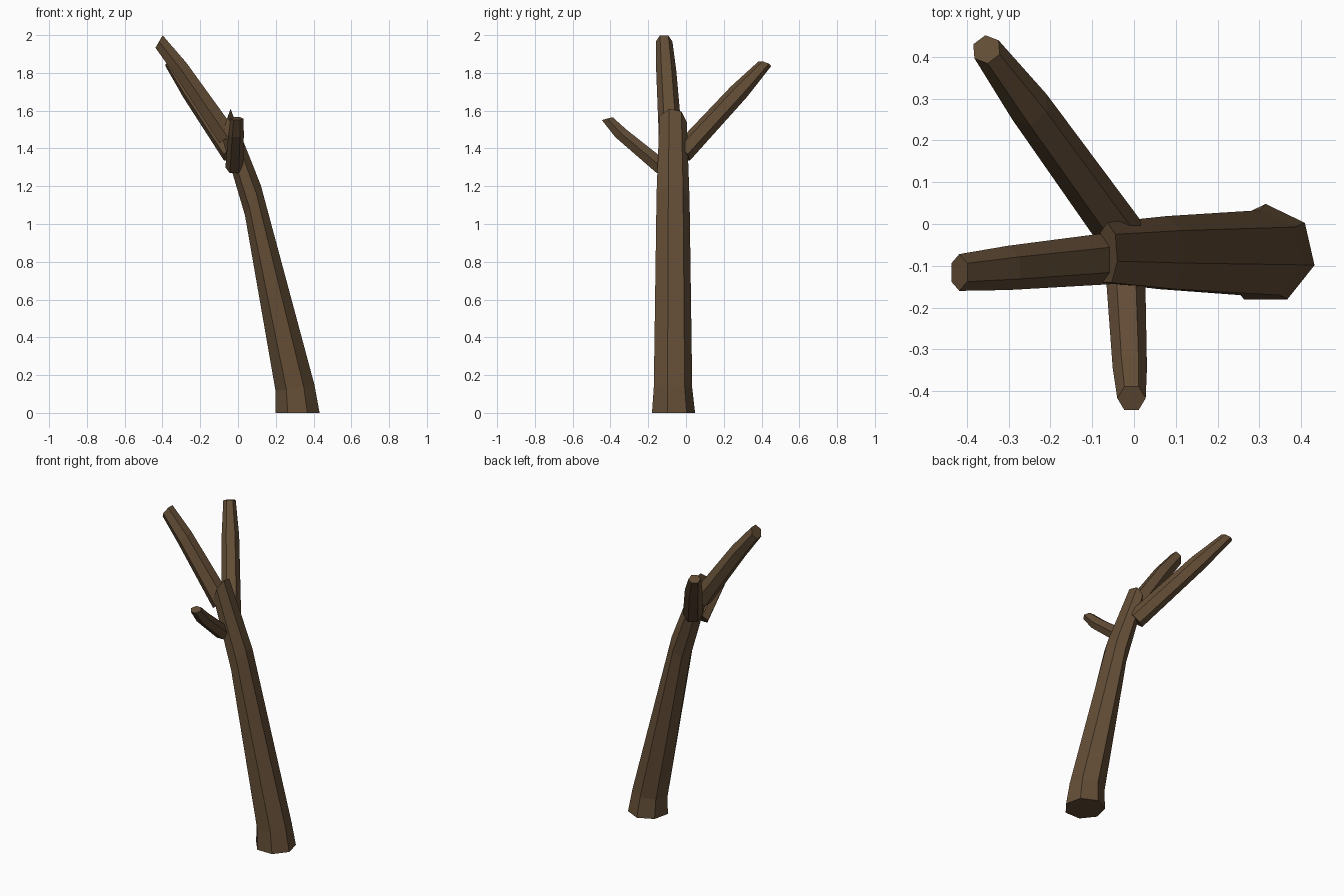
import bpy, bmesh, math
from mathutils import Vector

if "Cube" in bpy.data.objects:
    bpy.data.objects.remove(bpy.data.objects["Cube"])

bark = bpy.data.materials.new("bark")
bark.diffuse_color = (0.125, 0.075, 0.037, 1)
bark.use_nodes = True
bark.node_tree.nodes["Principled BSDF"].inputs["Base Color"].default_value = bark.diffuse_color


def limb(name, sides, heading, rings):
    """Tapered, capped tube; each ring is (centre, radius, tilt toward heading)."""
    h = Vector((*heading, 0)).normalized()
    side, up = Vector((h.y, -h.x, 0)), Vector((0, 0, 1))
    bm = bmesh.new()
    loops = []
    for centre, radius, tilt in rings:
        t = math.radians(tilt)
        u = -h * math.cos(t) + up * math.sin(t)
        loop = []
        for i in range(sides):
            a = math.pi / 2 + math.tau * i / sides
            loop.append(bm.verts.new(Vector(centre) + radius * (u * math.cos(a) + side * math.sin(a))))
        loops.append(loop)
    for low, high in zip(loops, loops[1:]):
        for i in range(sides):
            j = (i + 1) % sides
            bm.faces.new((low[i], low[j], high[j], high[i]))
    bm.faces.new(loops[0][::-1])
    bm.faces.new(loops[-1])
    bmesh.ops.recalc_face_normals(bm, faces=bm.faces)
    mesh = bpy.data.meshes.new(name)
    bm.to_mesh(mesh)
    bm.free()
    mesh.materials.append(bark)
    obj = bpy.data.objects.new(name, mesh)
    bpy.context.collection.objects.link(obj)
    return obj


# Leaning trunk with a slightly flared foot and slanted broken top
limb("trunk", 7, (-1, 0), [
    ((0.315, -0.072, 0.0), 0.12, 0),
    ((0.302, -0.074, 0.131), 0.107, 9),
    ((0.079, -0.073, 1.125), 0.092, 62),
    ((-0.064, -0.072, 1.54), 0.076, 71),
])

# Long branch continuing to the left
limb("left_branch", 6, (-1, 0), [
    ((-0.055, -0.082, 1.46), 0.062, 37),
    ((-0.301, -0.105, 1.817), 0.053, 53),
    ((-0.418, -0.116, 1.966), 0.044, 60),
])

# Branch reaching to the back left
limb("back_branch", 6, (-0.6, 0.8), [
    ((-0.03, -0.025, 1.37), 0.057, 45),
    ((-0.25, 0.28, 1.70), 0.051, 38),
    ((-0.353, 0.418, 1.849), 0.036, 23),
])

# Short branch reaching to the front
limb("front_branch", 6, (0, -1), [
    ((-0.02, -0.128, 1.30), 0.047, 50),
    ((-0.010, -0.345, 1.48), 0.041, 35),
    ((-0.006, -0.417, 1.558), 0.034, 15),
])
